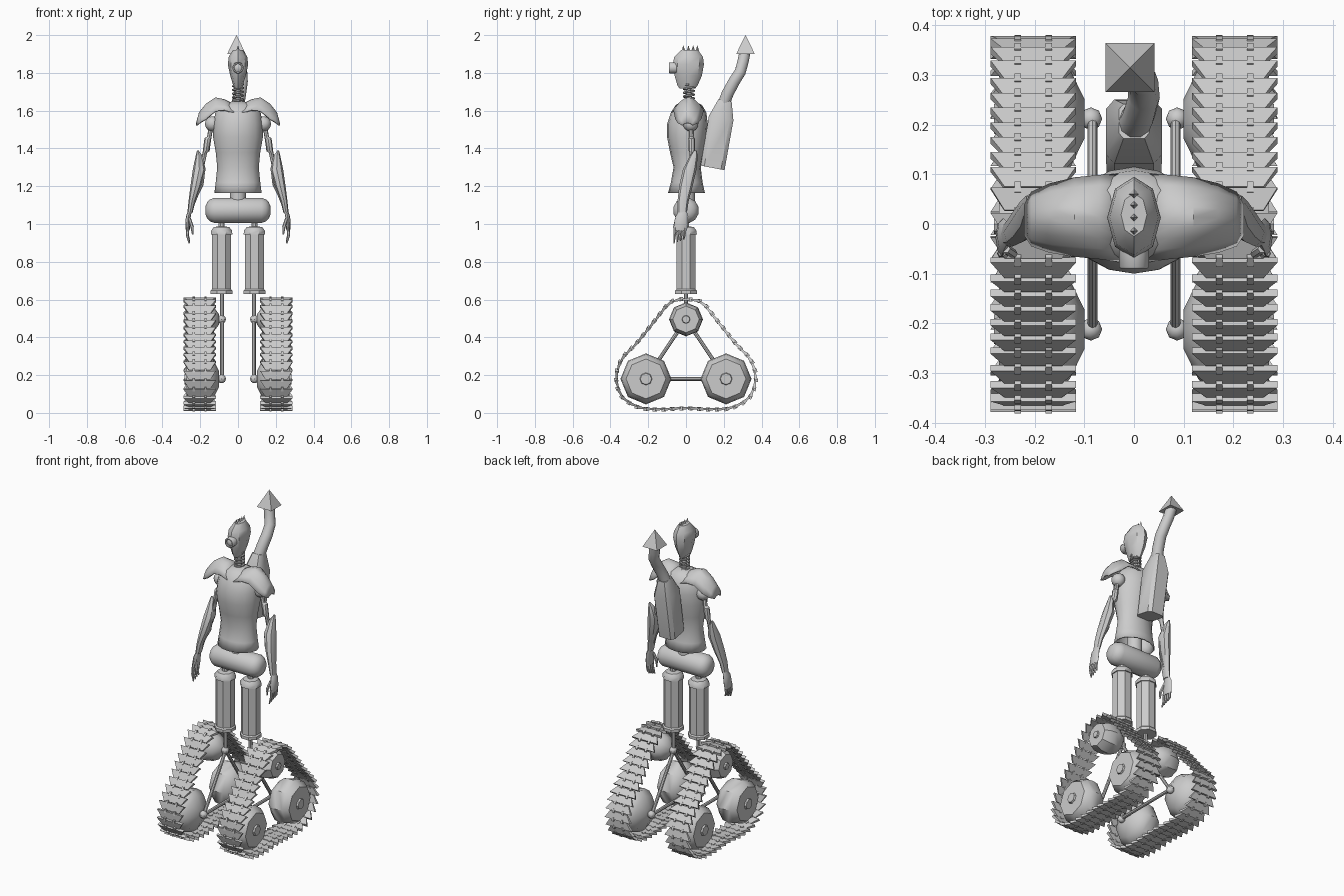
import bpy, bmesh
from math import sin, cos, pi
from mathutils import Vector as V

if "Cube" in bpy.data.objects:
    bpy.data.objects.remove(bpy.data.objects["Cube"])


def finish(name, bm, mirror=False, solid=0):
    bmesh.ops.remove_doubles(bm, verts=bm.verts, dist=1e-5)
    bmesh.ops.recalc_face_normals(bm, faces=bm.faces)
    me = bpy.data.meshes.new(name)
    bm.to_mesh(me)
    bm.free()
    ob = bpy.data.objects.new(name, me)
    bpy.context.collection.objects.link(ob)
    if solid:
        m = ob.modifiers.new("Solidify", 'SOLIDIFY')
        m.thickness = solid
    if mirror:
        ob.modifiers.new("Mirror", 'MIRROR').use_mirror_merge = False
    return ob


def skin(bm, rings, closed=True, caps=True):
    rows = [[bm.verts.new(p) for p in r] for r in rings]
    n = len(rows[0])
    for a, b in zip(rows, rows[1:]):
        for i in range(n if closed else n - 1):
            j = (i + 1) % n
            bm.faces.new((a[i], a[j], b[j], b[i]))
    if caps:
        bm.faces.new(rows[0])
        bm.faces.new(rows[-1])


def circle(c, d, r, n, phase=0, ref=None):
    d = V(d).normalized()
    ref = ref or (V((1, 0, 0)) if abs(d.x) < 0.9 else V((0, 0, 1)))
    u = (ref - d * ref.dot(d)).normalized()
    w = d.cross(u)
    return [V(c) + (u * cos(phase + 2 * pi * i / n) + w * sin(phase + 2 * pi * i / n)) * r for i in range(n)]


def lathe(name, origin, d, profile, n=8, phase=0, mirror=False):
    o, d = V(origin), V(d).normalized()
    bm = bmesh.new()
    skin(bm, [circle(o + d * h, d, max(r, 1e-6), n, phase) for h, r in profile], caps=profile[0][1] > 0)
    return finish(name, bm, mirror)


def rod(name, a, b, r, n=8, mirror=False):
    a, b = V(a), V(b)
    return lathe(name, a, b - a, [(0, 0), (0, r), ((b - a).length, r), ((b - a).length, 0)], n, 0, mirror)


def ball(name, c, r, mirror=False, n=12):
    prof = [(-r * cos(pi * i / 8), r * sin(pi * i / 8)) for i in range(9)]
    return lathe(name, c, (0, 0, 1), prof, n, 0, mirror)


def tube(name, pts, radii, n=8, mirror=False, ref=None, phase=0):
    pts = [V(p) for p in pts]
    bm = bmesh.new()
    rings = []
    for i, p in enumerate(pts):
        d = pts[min(i + 1, len(pts) - 1)] - pts[max(i - 1, 0)]
        rings.append(circle(p, d, radii[i], n, phase, ref))
    skin(bm, rings)
    return finish(name, bm, mirror)


def stack(name, rows, n, mirror=False, caps=True, solid=0):
    """Horizontal ellipses: (z, centre x, radius x, back y, front y)."""
    bm = bmesh.new()
    skin(bm, [[V((cx + rx * cos(2 * pi * i / n), (y0 + y1) / 2 + (y1 - y0) / 2 * sin(2 * pi * i / n), z))
               for i in range(n)] for z, cx, rx, y0, y1 in rows], caps=caps)
    return finish(name, bm, mirror, solid)


# Track path, smoothed and resampled evenly
half = [(0.085, .58), (.165, .487), (.255, .375), (.34, .28), (.367, .18), (.335, .085), (.245, .03), (.13, .02)]
ctrl = [V((0, .6))] + [V(p) for p in half] + [V((0, .026))] + [V((-y, z)) for y, z in reversed(half)]
path = []
for i in range(len(ctrl)):
    a, b, c, d = (ctrl[(i + k) % len(ctrl)] for k in (-1, 0, 1, 2))
    for s in range(40):
        t = s / 40
        path.append(0.5 * (2 * b + (c - a) * t + (2 * a - 5 * b + 4 * c - d) * t * t + (3 * b - a - 3 * c + d) * t ** 3))
path.append(path[0])
total = sum((q - p).length for p, q in zip(path, path[1:]))
LINKS = 44
step, run, spots = total / LINKS, 0, []
for p, q in zip(path, path[1:]):
    if run >= step * len(spots) and len(spots) < LINKS:
        spots.append((p, (q - p).normalized()))
    run += (q - p).length

# Track links: tapered plates with a raised wide edge, and hinge blocks
bm = bmesh.new()
for p, t in spots:
    nrm = V((-t.y, t.x))

    def at(x, along, out):
        q = p + t * along + nrm * out
        return V((x, q.x, q.y))
    f, k = step * .47, -step * .47
    skin(bm, [[at(.203 + s * wf, f, -.006), at(.203 + s * wf, f, .011),
               at(.203 + s * wk, k, .003), at(.203 + s * wk, k, -.006)]
              for s, wf, wk in ((-1, .086, .058), (1, .086, .058))])
    for x in (.172, .234):
        skin(bm, [[at(xx, f - .01, -.009), at(xx, f - .01, .012), at(xx, f + .012, .012), at(xx, f + .012, -.009)]
                  for xx in (x - .0065, x + .0065)])
finish("track", bm, True)

# Wheels, hubs, axles and the triangular frame
corners = [(-.212, .18, .135), (.212, .18, .135), (0, .495, .09)]
for y, z, r in corners:
    lathe("wheel", (0, y, z), (1, 0, 0),
          [(.1, 0), (.1, r * .3), (.13, r * .75), (.165, r * .96), (.203, r), (.24, r * .96), (.272, r * .78), (.272, 0)],
          8, 0, True)
    lathe("wheel_hub", (0, y, z), (1, 0, 0), [(.27, 0), (.27, r * .25), (.282, r * .22), (.282, 0)], 8, 0, True)
    rod("axle", (.087, y, z), (.13, y, z), .014, 8, True)
    ball("frame_joint", (.087, y, z), .023, True, 8)
for i in range(3):
    a, b = corners[i], corners[(i + 1) % 3]
    rod("frame_rod", (.084, a[0], a[1]), (.084, b[0], b[1]), .01, 8, True)
rod("ankle_rod", (.084, 0, .495), (.084, 0, .64), .011, 8, True)

# Legs
lathe("leg", (.087, 0, 0), (0, 0, 1),
      [(.63, 0), (.63, .062), (.648, .062), (.655, .055), (.945, .055), (.945, .062), (.965, .06), (.983, .045),
       (.988, .018), (1.03, .018)], 8, pi / 8, True)

# Pelvis and waist
prof = [(.172, 0), (.171, .025), (.163, .045), (.148, .06), (.125, .069)]
lathe("pelvis", (0, 0, 1.072), (1, 0, 0), [(-x, r) for x, r in prof] + prof[::-1], 12, pi / 12)
rod("waist", (0, .005, 1.12), (0, .005, 1.3), .043, 12)

# Torso shell, open underneath
stack("torso", [(1.165, 0, .125, -.095, .1), (1.22, 0, .118, -.08, .088), (1.3, 0, .11, -.066, .078),
                (1.38, 0, .118, -.085, .095), (1.46, 0, .132, -.1, .11), (1.53, 0, .13, -.1, .115),
                (1.59, 0, .12, -.08, .108), (1.63, 0, .085, -.055, .085), (1.648, 0, .035, -.02, .05),
                (1.65, 0, .001, .014, .016)], 16, caps=False, solid=.008)

# Shoulder pads: arched shell
bm = bmesh.new()
skin(bm, [[V((x, cy + w * s / 4, zp - drop * (s / 4) ** 2)) for s in range(-4, 5)]
          for x, cy, w, zp, drop in ((.02, .012, .09, 1.635, .045), (.07, .014, .085, 1.66, .055),
                                     (.12, .014, .08, 1.67, .07), (.17, .012, .07, 1.637, .08),
                                     (.207, .01, .055, 1.59, .055), (.222, .008, .03, 1.535, .012))], False, False)
finish("shoulder_pad", bm, True, .008)

# Arms
ball("shoulder_ball", (.135, .025, 1.53), .04, True)
tube("upper_arm", [(.14, .025, 1.53), (.152, .028, 1.46), (.16, .03, 1.45), (.168, .03, 1.39), (.175, .03, 1.38),
                   (.19, .03, 1.31)], [.012, .012, .018, .018, .012, .012], 8, True)
stack("forearm", [(1.39, .213, .004, .042, .056), (1.36, .206, .018, .02, .062), (1.29, .205, .034, -.016, .056),
                  (1.2, .224, .028, -.036, .035), (1.12, .244, .018, -.045, .014), (1.06, .254, .014, -.045, .005)],
      8, True)
tube("forearm_cable", [(.18, .005, 1.27), (.187, 0, 1.21), (.212, -.01, 1.16), (.24, -.018, 1.09)], [.005] * 4, 6, True)
stack("palm", [(1.075, .253, .01, -.035, .002), (1.04, .263, .013, -.055, .012), (.99, .266, .013, -.065, .01),
               (.965, .266, .01, -.066, .004)], 8, True)
for k in range(4):
    y = -.057 + k * .017
    tube("finger", [(.266, y, .98), (.268, y - .003, .94), (.258, y - .007, .898 + .007 * k)], [.009, .008, .004], 6, True)
tube("thumb", [(.258, -.05, 1.03), (.243, -.06, .985), (.24, -.06, .945)], [.009, .009, .004], 6, True)

# Spring neck
rod("neck_core", (0, .018, 1.63), (0, .012, 1.75), .014, 10)
TURNS, SEG = 5, 14
tube("neck_spring", [(.027 * cos(2 * pi * i / SEG), .015 + .027 * sin(2 * pi * i / SEG), 1.64 + .1 * i / (TURNS * SEG))
                     for i in range(TURNS * SEG + 1)], [.006] * (TURNS * SEG + 1), 6, ref=V((0, 0, 1)))

# Head, single eye and crest spikes
stack("head", [(1.718, 0, .02, -.035, .05), (1.735, 0, .026, -.046, .062), (1.785, 0, .041, -.06, .084),
               (1.845, 0, .054, -.07, .095), (1.885, 0, .049, -.062, .09), (1.922, 0, .026, -.025, .062)], 8)
lathe("eye", (0, -.05, 1.827), (0, -1, 0),
      [(0, 0), (0, .03), (.036, .03), (.04, .027), (.04, .021), (.03, .02), (.034, .012), (.036, 0)], 14)
for y in (.06, .038, .013, -.014):
    lathe("crest_spike", (0, y, 1.912), (0, 0, 1), [(0, 0), (0, .011), (.034, 0)], 4)

# Back tank with recessed side panels
bm = bmesh.new()
shape = [(1, .7), (.7, 1), (-.7, 1), (-1, .7), (-1, -.7), (-.7, -1), (.7, -1), (1, -.7)]
skin(bm, [[V((.055 * x * s, cy + .063 * y * s, cz - .012 * y * s)) for x, y in shape]
          for cy, cz, s in ((.141, 1.297, 1), (.186, 1.56, 1.03), (.207, 1.655, .55))])
sides = [f for f in bm.faces if abs(f.normal.x) > .98 and f.calc_center_median().z < 1.5]
bmesh.ops.recalc_face_normals(bm, faces=bm.faces)
bmesh.ops.inset_individual(bm, faces=sides, thickness=.012, depth=0)
bmesh.ops.inset_individual(bm, faces=sides, thickness=.001, depth=-.008)
finish("back_tank", bm)
rod("tank_bracket", (0, .06, 1.47), (0, .15, 1.47), .025, 8)

# Bent exhaust pipe with pyramid cap
tube("exhaust_pipe", [(0, .2, 1.635), (.01, .22, 1.69), (.02, .255, 1.755), (.018, .287, 1.805), (.003, .302, 1.86),
                      (-.008, .313, 1.915)], [.034, .033, .032, .031, .031, .031], 10)
lathe("exhaust_cap", (-.008, .315, 1.9), (0, 0, 1), [(.012, 0), (0, .07), (.1, 0)], 4, pi / 4)

# Smooth the rounded forms, keep hard edges
bpy.ops.object.select_all(action='SELECT')
bpy.context.view_layer.objects.active = bpy.data.objects["torso"]
bpy.ops.object.shade_smooth_by_angle(angle=.7)
